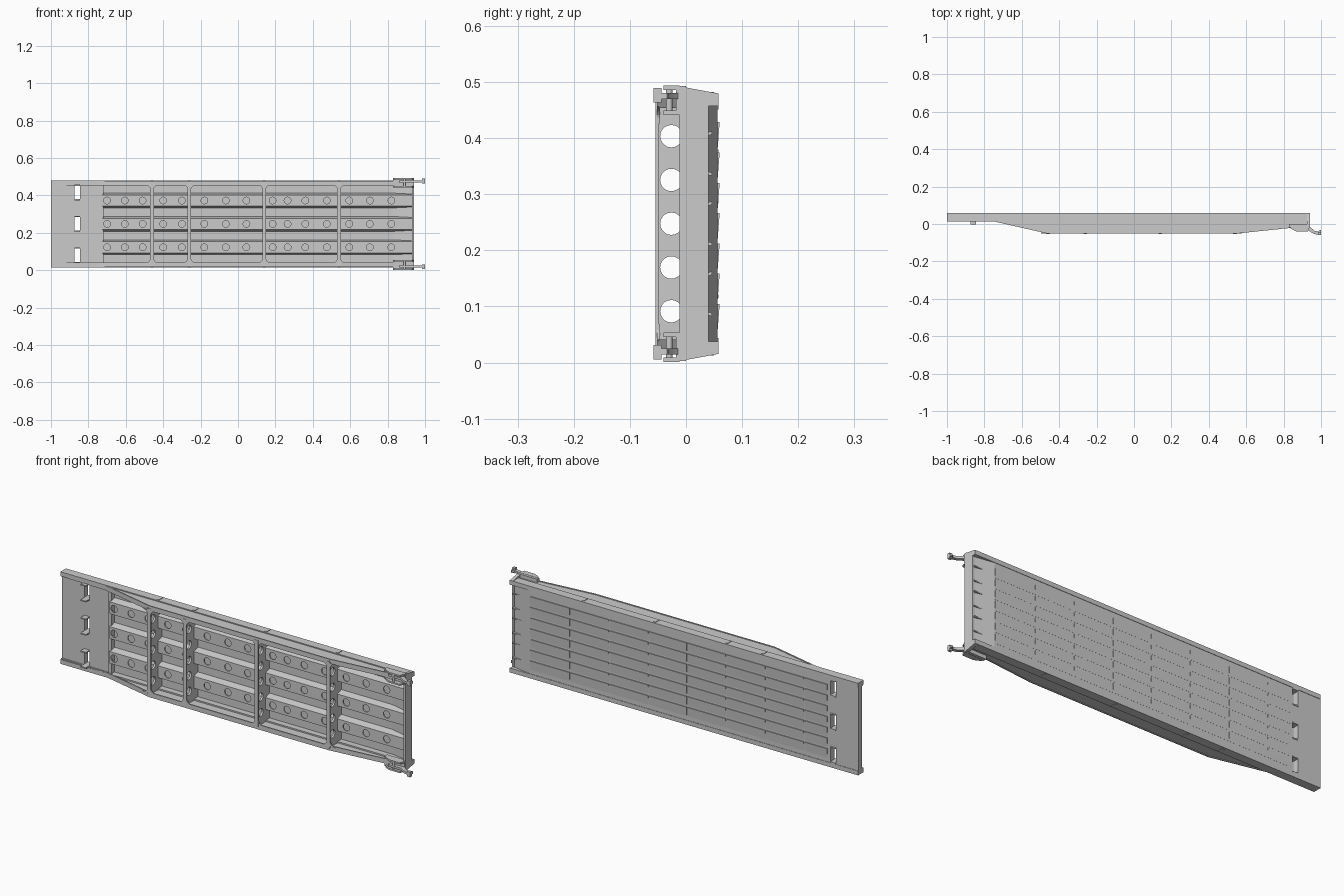
import bpy
import bmesh
import math
from mathutils import Matrix, Vector

default_cube = bpy.data.objects.get("Cube")
if default_cube:
    bpy.data.objects.remove(default_cube, do_unlink=True)

MID = 0.2475          # height of the mirror plane
DECK_BACK = 0.056
RAIL_BACK = 0.058
WEB_FRONT = -0.052
BEAMS = (-0.46, -0.26, 0.14, 0.54)


def finish(name, bm):
    bmesh.ops.recalc_face_normals(bm, faces=bm.faces)
    mesh = bpy.data.meshes.new(name)
    bm.to_mesh(mesh)
    bm.free()
    obj = bpy.data.objects.new(name, mesh)
    bpy.context.collection.objects.link(obj)
    return obj


def place(axis, u, v, w):
    """Put a 2D point and a depth along the given axis into space."""
    return {"x": (w, u, v), "y": (u, w, v), "z": (u, v, w)}[axis]


def add_prism(bm, points, axis, start, end):
    base = [bm.verts.new(place(axis, u, v, start)) for u, v in points]
    face = bm.faces.new(base)
    grown = bmesh.ops.extrude_face_region(bm, geom=[face])["geom"]
    shift = Vector(place(axis, 0, 0, end - start))
    bmesh.ops.translate(bm, vec=shift,
                        verts=[g for g in grown if isinstance(g, bmesh.types.BMVert)])


def prism(name, points, axis, start, end):
    bm = bmesh.new()
    add_prism(bm, points, axis, start, end)
    return finish(name, bm)


def box(name, x, y, z):
    corners = [(x[0], y[0]), (x[1], y[0]), (x[1], y[1]), (x[0], y[1])]
    return prism(name, corners, "z", *z)


def add_cylinder(bm, center, radius, depth, axis):
    turn = Matrix.Rotation(math.pi / 2, 4, "Y" if axis == "x" else "X")
    bmesh.ops.create_cone(bm, cap_ends=True, segments=20, radius1=radius, radius2=radius,
                          depth=depth, matrix=Matrix.Translation(center) @ turn)


def cut(targets, cutter):
    """Subtract the cutter from every target, then discard it."""
    cutter.hide_render = True
    for obj in targets:
        mod = obj.modifiers.new("openings", "BOOLEAN")
        mod.operation, mod.solver, mod.object = "DIFFERENCE", "EXACT", cutter
    bpy.context.view_layer.update()
    graph = bpy.context.evaluated_depsgraph_get()
    for obj in targets:
        baked = bpy.data.meshes.new_from_object(obj.evaluated_get(graph))
        obj.modifiers.clear()
        obj.data = baked
    bpy.data.objects.remove(cutter, do_unlink=True)


def mirrored(low, high, side):
    """Offsets from the mid plane turned into a height range on one side."""
    return tuple(sorted((MID + side * low, MID + side * high)))


def smooth(obj):
    bpy.ops.object.select_all(action="DESELECT")
    obj.select_set(True)
    bpy.context.view_layer.objects.active = obj
    bpy.ops.object.shade_smooth_by_angle(angle=math.radians(35))


# Deck sheet, tread slats and sloped end
deck = box("deck_sheet", (-1, 0.83), (0.045, DECK_BACK), (0.03, 0.465))
edges = [-0.83, -0.7, -0.485, -0.265, -0.046, 0.167, 0.387, 0.606, 0.83]
slats = bmesh.new()
rows, pitch = 7, 0.054
for row in range(rows):
    low = MID + (row - rows / 2) * pitch
    # each slat leans, giving a stepped grip surface
    section = [(0.05, low), (0.0565, low), (0.06, low + pitch * 0.85), (0.05, low + pitch * 0.85)]
    for left, right in zip(edges, edges[1:]):
        add_prism(slats, section, "x", left + 0.002, right - 0.002)
slats = finish("tread_slats", slats)
prism("end_slope", [(0.83, 0.045), (0.83, DECK_BACK), (0.94, 0.037), (0.94, 0.026)],
      "z", 0.025, 0.47)
box("end_plate", (0.93, 0.942), (-0.012, 0.04), (0.02, 0.475))

# Approach plate with three slots
approach = box("approach_plate", (-1, -0.72), (0.026, 0.045), (0.03, 0.465))
prism("approach_step", [(-0.735, 0.045), (-0.735, 0.02), (-0.72, 0.02), (-0.72, 0.045)],
      "z", 0.03, 0.465)
slots = bmesh.new()
for center in (MID - 0.168, MID, MID + 0.168):
    low, high = center - 0.036, center + 0.036
    outline = [(-0.875, low), (-0.845, low), (-0.845, high), (-0.875, high)]
    add_prism(slots, outline, "y", -0.1, 0.1)
    for name, edge in (("slot_lower_tab", low - 0.006), ("slot_upper_tab", high)):
        box(name, (-0.875, -0.845), (-0.004, 0.058), (edge, edge + 0.006))
cut([deck, slats, approach], finish("slot_cutter", slots))

# Longitudinal hat stringers with round holes
hat = [(-0.04, 0.046), (-0.03, 0.012), (0.03, 0.012), (0.04, 0.046),
       (0.034, 0.046), (0.025, 0.018), (-0.025, 0.018), (-0.034, 0.046)]
hole_xs = (-0.7, -0.605, -0.51, -0.4, -0.3, -0.18, -0.065, 0.045,
           0.185, 0.265, 0.36, 0.475, 0.595, 0.705, 0.82)
stringers = []
punch = bmesh.new()
for height in (MID - 0.125, MID, MID + 0.125):
    section = [(y, height + z) for z, y in hat]
    stringers.append(prism("hat_stringer", section, "x", -0.725, 0.935))
    for x in hole_xs:
        add_cylinder(punch, (x, 0.012, height), 0.018, 0.03, "y")
cut(stringers, finish("stringer_punch", punch))

# Deep cross beams with lightening holes, front flanges and rounded bay corners
punch = bmesh.new()
webs = []
fillet = [(0, 0), (0.03, 0)]
for step in range(1, 7):
    angle = math.pi / 2 * step / 6
    fillet.append((0.03 - 0.03 * math.sin(angle), 0.03 - 0.03 * math.cos(angle)))
for x in BEAMS:
    webs.append(box("cross_beam_web", (x - 0.005, x + 0.005), (WEB_FRONT, 0.046), (0.025, 0.47)))
    box("cross_beam_flange", (x - 0.01, x + 0.01), (WEB_FRONT - 0.002, WEB_FRONT + 0.004),
        (0.03, 0.465))
    for index in range(-2, 3):
        add_cylinder(punch, (x, -0.026, MID + index * 0.078), 0.02, 0.04, "x")
    for side in (-1, 1):
        for way in (-1, 1):
            corner = [(x + way * (0.008 + u), MID + side * (0.209 - v)) for u, v in fillet]
            prism("bay_corner", corner, "y", WEB_FRONT, WEB_FRONT + 0.006)
cut(webs, finish("beam_punch", punch))

# Side beams: tapered web, back rail, front flange, notched rib ends and latches
front_line = [(-1, 0.02), (-0.75, 0.014), (-0.46, WEB_FRONT), (0.54, WEB_FRONT), (0.942, -0.01)]
web_outline = front_line + [(0.942, RAIL_BACK), (-1, RAIL_BACK)]
flange_outline = front_line + [(x, y + 0.006) for x, y in reversed(front_line)]
hook_outline = [(0.86, -0.018), (0.94, -0.014), (0.965, -0.036), (0.985, -0.04), (0.994, -0.03),
                (1, -0.034), (0.998, -0.052), (0.985, -0.058), (0.96, -0.052),
                (0.935, -0.036), (0.86, -0.034)]
for side in (-1, 1):
    prism("side_web", web_outline, "z", *mirrored(0.217, 0.227, side))
    prism("side_front_flange", flange_outline, "z", *mirrored(0.206, 0.23, side))
    box("side_back_rail", (-1, 0.942), (0.014, RAIL_BACK), mirrored(0.21, 0.232, side))
    for x in BEAMS:
        box("rib_end", (x - 0.006, x + 0.006), (0.018, 0.05), mirrored(0.225, 0.2345, side))

    # Latch block built from two cheeks, a backing and a pin
    for name, low, high in (("inner_cheek", 0.194, 0.202), ("outer_cheek", 0.238, 0.246)):
        cheek = [(0.83, -0.012), (0.84, -0.026), (0.87, -0.04), (0.93, -0.04), (0.94, -0.012)]
        prism("latch_" + name, cheek, "z", *mirrored(low, high, side))
    box("latch_backing", (0.83, 0.94), (-0.018, 0.0), mirrored(0.194, 0.245, side))
    brace = [(y, MID + side * z) for y, z in
             ((-0.012, 0.225), (-0.012, 0.245), (RAIL_BACK, 0.232), (RAIL_BACK, 0.225))]
    prism("latch_brace", brace, "x", 0.925, 0.942)
    hook = prism("latch_hook", hook_outline, "z", *mirrored(0.222, 0.233, side))
    smooth(hook)
    box("hook_tip", (0.984, 1), (-0.058, -0.044), mirrored(0.216, 0.242, side))
    pin = bmesh.new()
    bmesh.ops.create_cone(pin, cap_ends=True, segments=12, radius1=0.006, radius2=0.006, depth=0.05,
                          matrix=Matrix.Translation((0.89, -0.03, MID + side * 0.22)))
    smooth(finish("latch_pin", pin))
